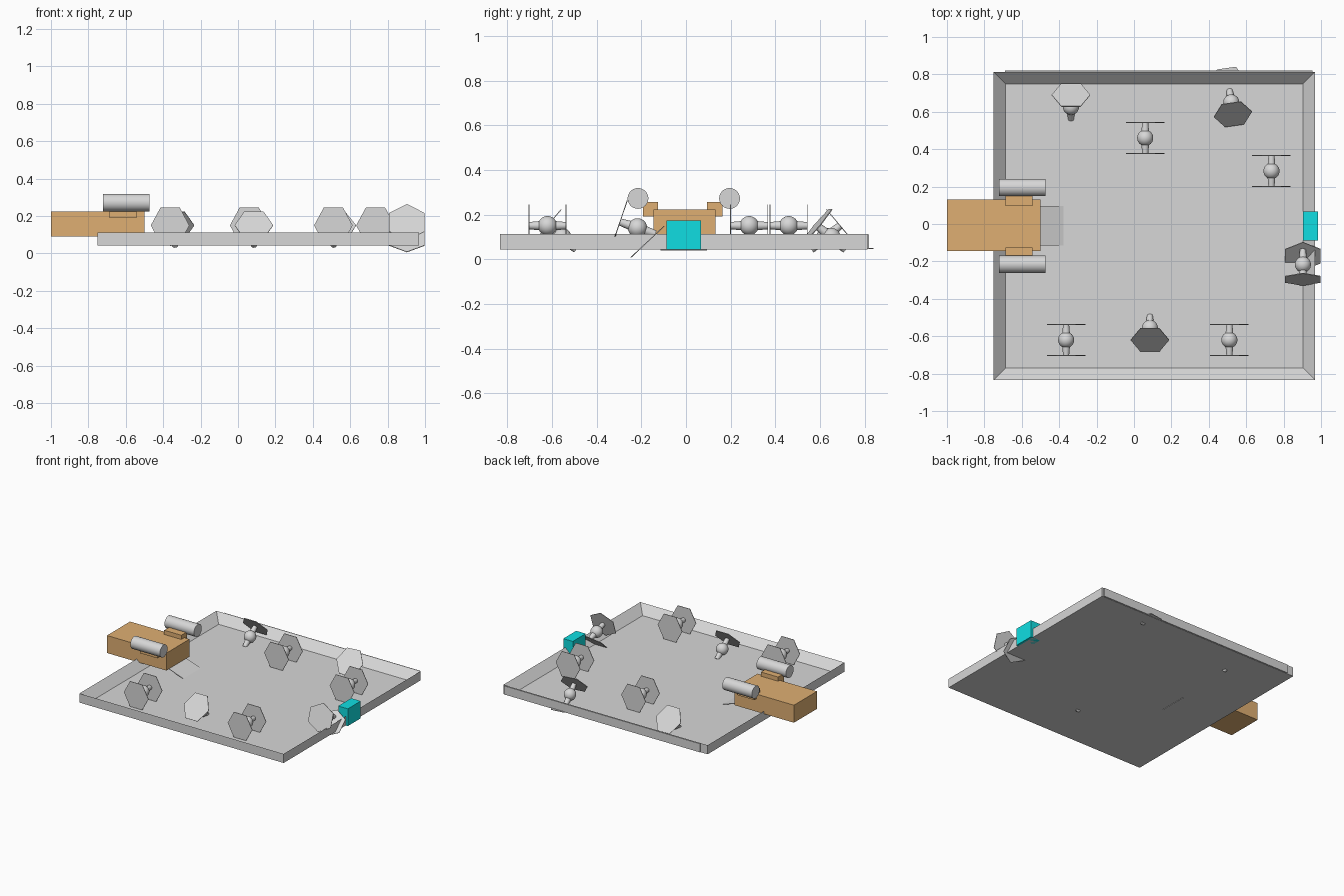
import bpy, bmesh
from math import radians, cos, sin, pi
from mathutils import Matrix, Vector

if "Cube" in bpy.data.objects:
    bpy.data.objects.remove(bpy.data.objects["Cube"])


def material(name, rgb):
    m = bpy.data.materials.new(name)
    m.use_nodes = True
    m.diffuse_color = (*rgb, 1)
    m.node_tree.nodes["Principled BSDF"].inputs["Base Color"].default_value = (*rgb, 1)
    return m


GREY = material("light grey", (0.68, 0.68, 0.68))
TAN = material("tan", (0.74, 0.43, 0.17))
CYAN = material("cyan", (0.005, 0.73, 0.76))


def finish(name, bm, mat, matrix=Matrix(), smooth=False):
    me = bpy.data.meshes.new(name)
    bmesh.ops.recalc_face_normals(bm, faces=bm.faces[:])
    bm.to_mesh(me)
    bm.free()
    me.materials.append(mat)
    ob = bpy.data.objects.new(name, me)
    ob.matrix_world = matrix
    bpy.context.collection.objects.link(ob)
    if smooth:
        bpy.ops.object.select_all(action='DESELECT')
        ob.select_set(True)
        bpy.context.view_layer.objects.active = ob
        bpy.ops.object.shade_smooth_by_angle(angle=radians(40))
    return ob


def box_mesh(lo, hi):
    lo, hi = Vector(lo), Vector(hi)
    bm = bmesh.new()
    bmesh.ops.create_cube(bm, size=1, matrix=Matrix.Translation((lo + hi) / 2)
                          @ Matrix.Diagonal((*(hi - lo), 1)))
    return bm


def box(name, lo, hi, mat):
    return finish(name, box_mesh(lo, hi), mat)


def cylinder(name, r1, r2, length, matrix):
    bm = bmesh.new()
    bmesh.ops.create_cone(bm, cap_ends=True, segments=32, radius1=r1, radius2=r2, depth=length)
    return finish(name, bm, GREY, matrix, True)


def wing(name, matrix):
    # Thin six-sided panel facing local y
    bm = bmesh.new()
    verts = [bm.verts.new((0.103 * cos(i * pi / 3), -0.002, 0.11 * sin(i * pi / 3)))
             for i in range(6)]
    face = bm.faces.new(verts)
    side = bmesh.ops.extrude_face_region(bm, geom=[face])["geom"]
    bmesh.ops.translate(bm, vec=(0, 0.004, 0),
                        verts=[g for g in side if isinstance(g, bmesh.types.BMVert)])
    return finish(name, bm, GREY, matrix)


def craft(name, pos, tilt=0, spin=0, roll=0, wings=(-1, 1)):
    # Ball body, two struts and the wings still attached
    base = (Matrix.Translation(pos) @ Matrix.Rotation(radians(spin), 4, 'Z')
            @ Matrix.Rotation(radians(tilt), 4, 'X') @ Matrix.Rotation(radians(roll), 4, 'Y'))
    bm = bmesh.new()
    bmesh.ops.create_uvsphere(bm, u_segments=32, v_segments=16, radius=0.043)
    finish(name + "_body", bm, GREY, base, True)
    for s, label in ((-1, "front"), (1, "back")):
        cylinder(f"{name}_{label}_strut", 0.021, 0.016, 0.055,
                 base @ Matrix.Translation((0, s * 0.057, 0))
                 @ Matrix.Rotation(-s * pi / 2, 4, 'X'))
        if s in wings:
            wing(f"{name}_{label}_wing", base @ Matrix.Translation((0, s * 0.083, 0)))


# Tray with a sunken floor
bm = box_mesh((-0.75, -0.833, 0.043), (0.967, 0.812, 0.112))
top = max(bm.faces, key=lambda f: f.calc_center_median().z)
bmesh.ops.inset_region(bm, faces=[top], thickness=0.063, use_even_offset=True)
bmesh.ops.translate(bm, verts=top.verts[:], vec=(0, 0, -0.062))
finish("tray", bm, GREY)
box("tray_back_strip", (-0.69, 0.81, 0.045), (0.955, 0.82, 0.11), GREY)

# Tan block with barrels on brackets
box("block", (-1, -0.145, 0.09), (-0.5, 0.132, 0.223), TAN)
for s, label in ((-1, "front"), (1, "back")):
    y = -0.015 + s * 0.144
    box(label + "_bracket", (-0.687, y - 0.034, 0.19), (-0.543, y + 0.034, 0.255), TAN)
    cylinder(label + "_barrel", 0.0465, 0.0465, 0.248,
             Matrix.Translation((-0.598, -0.01 + s * 0.205, 0.272))
             @ Matrix.Rotation(pi / 2, 4, 'Y'))

# Ramp from the block to the floor
ramp = box_mesh((-0.5, -0.115, 0.088), (-0.355, 0.095, 0.092))
for v in ramp.verts:
    if v.co.x > -0.4:
        v.co.z -= 0.05
finish("ramp", ramp, GREY)

box("cyan_box", (0.904, -0.087, 0.043), (0.984, 0.068, 0.174), CYAN)

# Upright craft
for i, (x, y) in enumerate(((-0.363, -0.62), (0.51, -0.62), (0.06, 0.46), (0.735, 0.283))):
    craft(f"upright_craft_{i + 1}", (x, y, 0.15))

# Tipped craft, each with a fallen wing lying in the floor
for i, (x, y, spin) in enumerate(((0.085, -0.556, 0), (-0.337, 0.626, 180), (0.52, 0.65, 8))):
    craft(f"tipped_craft_{i + 1}", (x, y, 0.097), -40, spin, wings=(-1,))
    away = Matrix.Rotation(radians(spin), 4, 'Z') @ Vector((0, 0.09, 0))
    wing(f"fallen_wing_{i + 1}", Matrix.Translation((x + away.x, y + away.y, 0.047))
         @ Matrix.Rotation(radians(spin), 4, 'Z') @ Matrix.Rotation(pi / 2, 4, 'X'))

# Wrecked craft on the rim with a loose wing
craft("wrecked_craft", (0.903, -0.217, 0.14), -18.7, 0, 90, wings=(-1,))
wing("loose_wing", Matrix.Translation((0.903, -0.172, 0.078))
     @ Matrix.Rotation(radians(-46.8), 4, 'X') @ Matrix.Rotation(pi / 2, 4, 'Y'))
